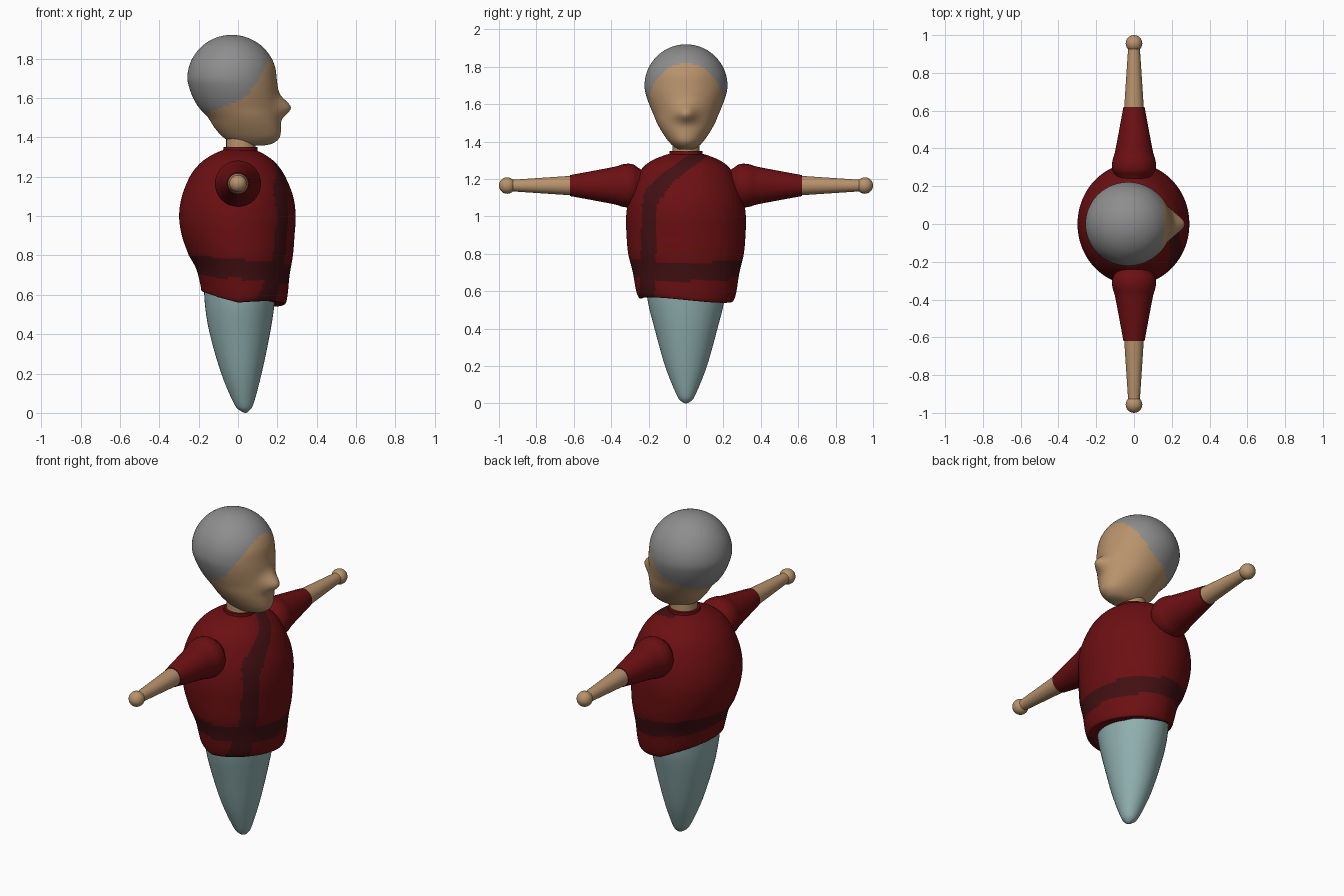
import bpy, bmesh, math
from mathutils import Matrix, Vector

if "Cube" in bpy.data.objects:
    bpy.data.objects.remove(bpy.data.objects["Cube"])


def material(name, rgb):
    m = bpy.data.materials.new(name)
    m.diffuse_color = (*rgb, 1)
    m.use_nodes = True
    m.node_tree.nodes["Principled BSDF"].inputs["Base Color"].default_value = m.diffuse_color
    return m


RED = material("deep red", (0.15, 0.005, 0.006))
DARK = material("dark red", (0.055, 0.005, 0.006))
SKIN = material("skin", (0.48, 0.29, 0.15))
GREY = material("grey hair", (0.27, 0.27, 0.27))
TEAL = material("pale teal", (0.28, 0.43, 0.43))


def spline(rows, steps):
    """Catmull-Rom through the cross-section rows (z, x back, x front, y half)."""
    pts = [Vector(r) for r in rows]
    out = []
    for i in range(len(pts) - 1):
        a, b, c, d = (pts[max(i - 1, 0)], pts[i], pts[i + 1], pts[min(i + 2, len(pts) - 1)])
        for k in range(steps):
            t = k / steps
            out.append(0.5 * (2 * b + (c - a) * t + (2 * a - 5 * b + 4 * c - d) * t * t
                              + (3 * b - a - 3 * c + d) * t ** 3))
    return out + [pts[-1]]


def loft(name, rows, mats, steps=1, sides=48, deform=None, paint=None, matrix=None):
    bm = bmesh.new()
    rings = []
    for z, x0, x1, h in spline(rows, steps):
        ring = []
        for k in range(sides):
            a = math.tau * k / sides
            p = Vector(((x0 + x1) / 2 + (x1 - x0) / 2 * math.cos(a), h * math.sin(a), z))
            ring.append(bm.verts.new(deform(p) if deform else p))
        rings.append(ring)
    for lo, hi in zip(rings, rings[1:]):
        for k in range(sides):
            j = (k + 1) % sides
            bm.faces.new((lo[k], lo[j], hi[j], hi[k]))
    bm.faces.new(rings[0][::-1])
    bm.faces.new(rings[-1])
    if paint:
        for f in bm.faces:
            f.material_index = paint(f.calc_center_median())
    if matrix:
        bm.transform(matrix)
    bmesh.ops.recalc_face_normals(bm, faces=bm.faces)
    me = bpy.data.meshes.new(name)
    bm.to_mesh(me)
    bm.free()
    for m in mats:
        me.materials.append(m)
    ob = bpy.data.objects.new(name, me)
    bpy.context.collection.objects.link(ob)
    bpy.context.view_layer.objects.active = ob
    ob.select_set(True)
    bpy.ops.object.shade_smooth_by_angle(angle=math.radians(40))
    ob.select_set(False)
    return ob


def lerp(points, v):
    """Piecewise linear lookup."""
    if v <= points[0][0]:
        return points[0][1]
    for (a, fa), (b, fb) in zip(points, points[1:]):
        if v <= b:
            return fa + (fb - fa) * (v - a) / (b - a)
    return points[-1][1]


def tube(rows):
    return [(t, -r, r, r) for t, r in rows]


# Tapered lower body ending in a rounded tip
loft("lower_body", [
    (0.0, 0.035, 0.041, 0.003), (0.012, 0.01, 0.058, 0.026), (0.05, -0.022, 0.08, 0.052),
    (0.2, -0.085, 0.12, 0.112), (0.4, -0.143, 0.162, 0.168), (0.55, -0.168, 0.185, 0.205),
    (0.7, -0.175, 0.2, 0.22)], [TEAL], steps=5)


# Tunic: hem slopes, with a waist band and a curved front placket
def slope_hem(p):
    w = min(max((0.8 - p.z) / 0.24, 0), 1)
    shift = 0.07 * max(-p.x / 0.2, 0) - 0.06 * p.y * max(p.x / 0.2 + 0.5, 0)
    p.z += w * shift
    return p


PLACKET = [(0.5, -0.21), (1.06, -0.195), (1.15, -0.155), (1.22, -0.08), (1.28, 0.0), (1.34, 0.09)]


def tunic_paint(c):
    if abs(c.z - (0.73 - 0.1 * c.x)) < 0.05:
        return 1
    half = 0.042 if c.z < 1.1 else 0.055
    return int(c.x > 0 and abs(c.y - lerp(PLACKET, c.z)) < half and c.z < 1.335)


loft("tunic", [
    (0.56, -0.17, 0.215, 0.225), (0.555, -0.185, 0.24, 0.25), (0.6, -0.192, 0.252, 0.268),
    (0.7, -0.212, 0.262, 0.285), (0.8, -0.25, 0.279, 0.309), (0.9, -0.285, 0.287, 0.318),
    (1.0, -0.299, 0.293, 0.32), (1.1, -0.285, 0.28, 0.305), (1.2, -0.245, 0.24, 0.268),
    (1.26, -0.2, 0.2, 0.232), (1.3, -0.15, 0.155, 0.18), (1.33, -0.09, 0.1, 0.105),
    (1.338, -0.05, 0.06, 0.06)], [RED, DARK], steps=6, sides=144,
    deform=slope_hem, paint=tunic_paint)

# Collar and neck
loft("collar", [(1.3, -0.078, 0.1, 0.09), (1.35, -0.074, 0.098, 0.087)], [RED])
loft("neck", [(1.3, -0.06, 0.09, 0.072), (1.44, -0.06, 0.09, 0.072)], [SKIN])

# Head: round skull, narrowing jaw, soft nose; hair is set by a sloping hairline
head_rows = [(1.357, 0.05, 0.12, 0.03), (1.368, -0.02, 0.175, 0.058), (1.4, -0.075, 0.212, 0.092),
             (1.45, -0.12, 0.217, 0.127), (1.5, -0.152, 0.211, 0.155), (1.55, -0.198, 0.207, 0.176),
             (1.6, -0.228, 0.205, 0.197), (1.65, -0.247, 0.202, 0.214)]
for deg in (90, 75, 60, 45, 32, 20, 10, 1):
    a = math.radians(deg)
    r = 0.222 * math.sin(a)
    head_rows.append((1.698 + 0.222 * math.cos(a), -0.032 - r * 1.015, -0.032 + r * 1.03, r))

HAIRLINE = [(-0.17, 1.52), (-0.02, 1.575), (0.05, 1.615), (0.1, 1.685), (0.14, 1.765), (0.17, 1.85)]


def add_nose(p):
    if p.x > 0:
        up = 0.045 if p.z < 1.55 else 0.05
        p.x += 0.062 * math.exp(-(p.y / 0.06) ** 2 - ((p.z - 1.55) / up) ** 2)
    return p


loft("head", head_rows, [SKIN, GREY], steps=4, sides=96, deform=add_nose,
     paint=lambda c: int(c.z > lerp(HAIRLINE, c.x)))

# Arms straight out to both sides: sleeve, forearm, ball hand
for side, sign in (("left", 1), ("right", -1)):
    m = Matrix.Translation((0, 0, 1.165)) @ Matrix.Rotation(-sign * math.pi / 2, 4, 'X')
    loft(side + "_sleeve", tube([(0.2, 0.06), (0.255, 0.095), (0.28, 0.112), (0.31, 0.117),
                                 (0.345, 0.112), (0.38, 0.101), (0.5, 0.078), (0.62, 0.056)]),
         [RED], steps=3, sides=32, matrix=m)
    loft(side + "_forearm", tube([(0.6, 0.053), (0.93, 0.031)]), [SKIN], sides=32, matrix=m)
    ball = [(0.956 - 0.044 * math.cos(math.pi * k / 12),
             max(0.044 * math.sin(math.pi * k / 12), 0.001)) for k in range(13)]
    loft(side + "_hand", tube(ball), [SKIN], sides=24, matrix=m)
